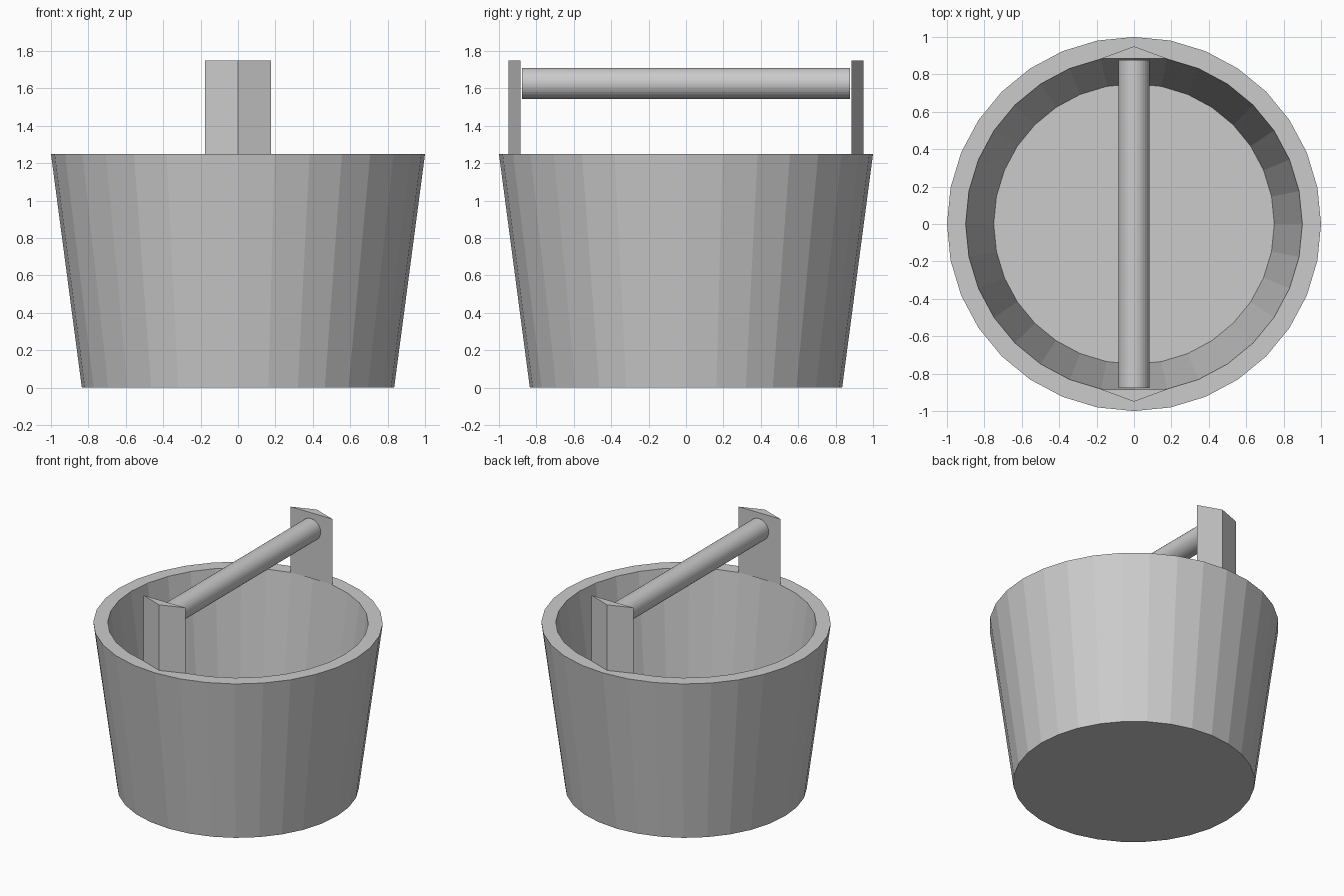
import bpy, bmesh
from math import sin, cos, pi

default = bpy.data.objects.get("Cube")
if default:
    bpy.data.objects.remove(default)

SIDES = 32
TOP = 1.25

grey = bpy.data.materials.new("plain grey")
grey.use_nodes = True
colour = (0.6, 0.6, 0.6, 1)
grey.diffuse_color = colour
grey.node_tree.nodes["Principled BSDF"].inputs["Base Color"].default_value = colour


def finish(name, bm):
    bmesh.ops.recalc_face_normals(bm, faces=bm.faces)
    mesh = bpy.data.meshes.new(name)
    bm.to_mesh(mesh)
    bm.free()
    mesh.materials.append(grey)
    obj = bpy.data.objects.new(name, mesh)
    bpy.context.collection.objects.link(obj)
    return obj


def loft(name, rings):
    """Join equal rings of points with quads and cap both ends."""
    bm = bmesh.new()
    loops = [[bm.verts.new(p) for p in ring] for ring in rings]
    n = len(loops[0])
    for a, b in zip(loops, loops[1:]):
        for i in range(n):
            j = (i + 1) % n
            bm.faces.new((a[i], a[j], b[j], b[i]))
    bm.faces.new(loops[0][::-1])
    bm.faces.new(loops[-1])
    return finish(name, bm)


def circle(radius):
    return [(radius * cos(2 * pi * i / SIDES), radius * sin(2 * pi * i / SIDES))
            for i in range(SIDES)]


# Tapered tub: outer wall, flat rim, inner wall and floor
profile = [(0.835, 0), (1.0, TOP), (0.9, TOP), (0.75, 0.1)]
loft("tub", [[(x, y, z) for x, y in circle(r)] for r, z in profile])

# Triangular posts standing on the rim, front and back
for name, side in (("front_post", -1), ("back_post", 1)):
    outline = [(-0.176, 0.885), (0.176, 0.885), (0, 0.95)]
    loft(name, [[(x, side * y, z) for x, y in outline] for z in (TOP, 1.75)])

# Round bar between the posts
loft("handle_bar", [[(x, y, 1.627 + z) for x, z in circle(0.083)]
                    for y in (-0.877, 0.877)])
